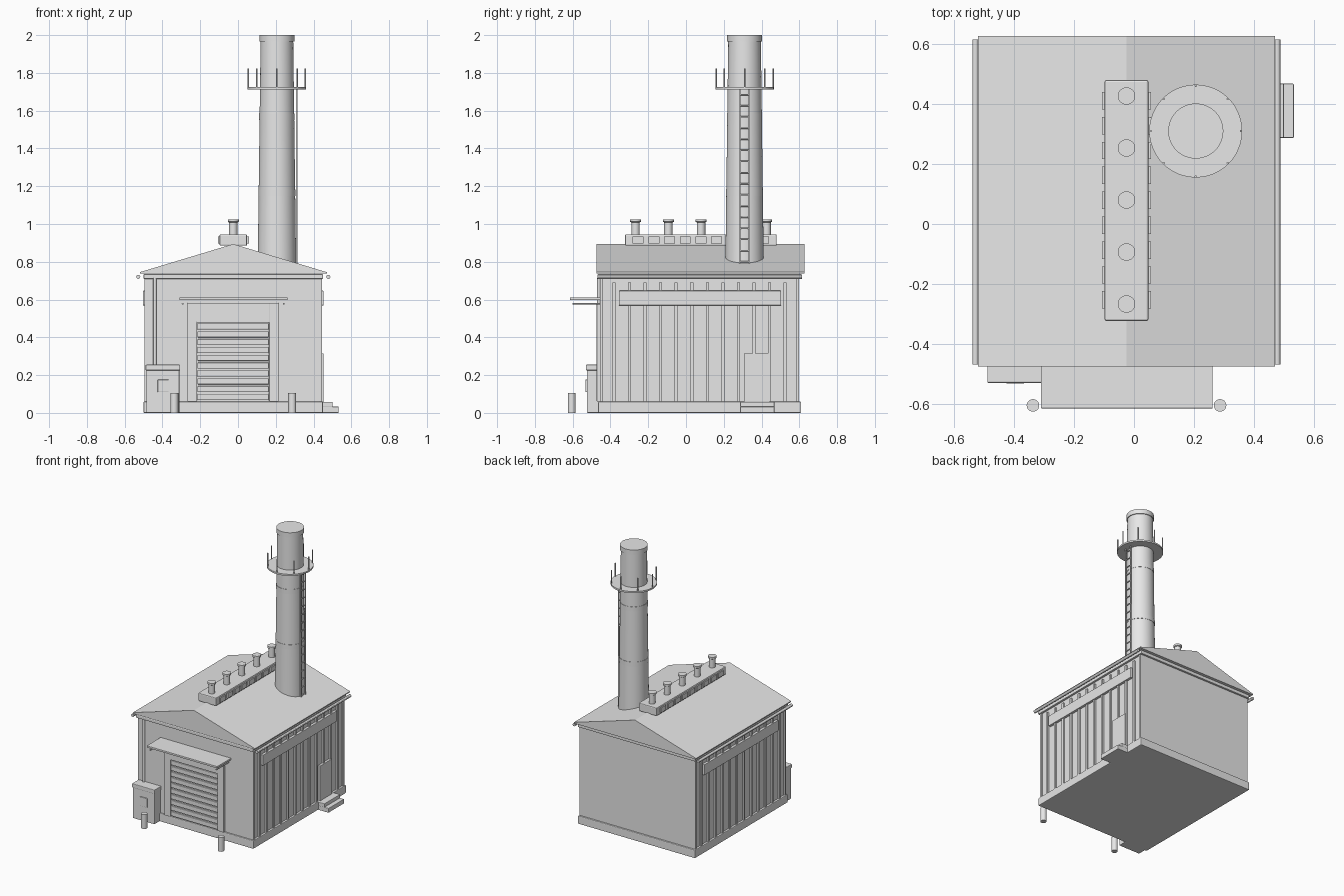
import bpy
import bmesh
from math import cos, sin, pi
from mathutils import Matrix

cube = bpy.data.objects.get("Cube")
if cube:
    bpy.data.objects.remove(cube, do_unlink=True)

# One plain grey for the whole building
grey = bpy.data.materials.new("light_grey")
grey.use_nodes = True
colour = (0.8, 0.8, 0.8, 1)
grey.diffuse_color = colour
grey.node_tree.nodes["Principled BSDF"].inputs["Base Color"].default_value = colour

MID_X, MID_Y = -0.025, 0.075  # centre of the hall


def finish(name, bm, bevel=0.0, smooth=False):
    mesh = bpy.data.meshes.new(name)
    bmesh.ops.recalc_face_normals(bm, faces=bm.faces)
    bm.to_mesh(mesh)
    bm.free()
    mesh.materials.append(grey)
    obj = bpy.data.objects.new(name, mesh)
    bpy.context.collection.objects.link(obj)
    if bevel:
        mod = obj.modifiers.new("soft_edges", "BEVEL")
        mod.width = bevel
        mod.segments = 2
    if smooth:
        bpy.ops.object.select_all(action="DESELECT")
        obj.select_set(True)
        bpy.context.view_layer.objects.active = obj
        bpy.ops.object.shade_smooth_by_angle()
    return obj


def box(name, x, y, z, bevel=0.0):
    """Box from (low, high) pairs along each axis."""
    spans = (x, y, z)
    centre = [sum(s) / 2 for s in spans]
    size = [abs(s[1] - s[0]) for s in spans]
    bm = bmesh.new()
    bmesh.ops.create_cube(bm, size=1, matrix=Matrix.Translation(centre) @ Matrix.Diagonal((*size, 1)))
    return finish(name, bm, bevel)


def lathe(name, x, y, profile, sides=32):
    """Closed turned shape from (radius, height) pairs, bottom to top."""
    bm = bmesh.new()
    rings = [[bm.verts.new((x + r * cos(2 * pi * i / sides), y + r * sin(2 * pi * i / sides), z))
              for i in range(sides)] for r, z in profile]
    for low, high in zip(rings, rings[1:]):
        for i in range(sides):
            j = (i + 1) % sides
            bm.faces.new((low[i], low[j], high[j], high[i]))
    bm.faces.new(rings[0][::-1])
    bm.faces.new(rings[-1])
    return finish(name, bm, smooth=True)


def rod(name, x, z, radius, y):
    """Round bar running front to back."""
    bm = bmesh.new()
    place = Matrix.Translation((x, sum(y) / 2, z)) @ Matrix.Rotation(pi / 2, 4, "X")
    bmesh.ops.create_cone(bm, cap_ends=True, segments=12, radius1=radius, radius2=radius,
                          depth=y[1] - y[0], matrix=place)
    return finish(name, bm, smooth=True)


# Hall
box("foundation", (-0.5, 0.45), (-0.465, 0.61), (0, 0.06), 0.005)
box("walls", (-0.485, 0.435), (-0.455, 0.598), (0.055, 0.715), 0.003)
box("cornice", (-0.5, 0.45), (-0.468, 0.612), (0.71, 0.735), 0.004)

# Gabled roof
bm = bmesh.new()
outline = [(MID_X - 0.495, 0.738), (MID_X + 0.495, 0.738), (MID_X + 0.495, 0.745),
           (MID_X, 0.894), (MID_X - 0.495, 0.745)]
gable = bm.faces.new([bm.verts.new((x, -0.475, z)) for x, z in outline])
extruded = bmesh.ops.extrude_face_region(bm, geom=[gable])["geom"]
bmesh.ops.translate(bm, vec=(0, 1.102, 0), verts=[v for v in extruded if isinstance(v, bmesh.types.BMVert)])
finish("roof", bm)

# Side cladding, mirrored left and right
for side, label in ((-1, "right"), (1, "left")):
    face = MID_X + side * 0.46

    def out(depth):
        return sorted((face - side * 0.01, face + side * depth))

    for i in range(12):
        y = -0.381 + i * 0.0823
        box(f"{label}_wall_rib", out(0.011), (y - 0.008, y + 0.008), (0.06, 0.69))
    for y in (-0.447, 0.59):
        box(f"{label}_corner_trim", out(0.01), (y - 0.008, y + 0.008), (0.06, 0.71), 0.002)
    box(f"{label}_window_band", out(0.018), (-0.355, 0.503), (0.569, 0.647), 0.003)
    rod(f"{label}_gutter", MID_X + side * 0.503, 0.72, 0.011, (-0.468, 0.615))

# Side door and steps
box("side_door", (0.43, 0.452), (0.307, 0.443), (0.058, 0.315), 0.002)
box("lower_step", (0.44, 0.533), (0.287, 0.468), (0, 0.033), 0.003)
box("upper_step", (0.44, 0.5), (0.287, 0.468), (0.03, 0.058), 0.003)

# Loading door with frame and shutter slats
for x in ((-0.267, -0.217), (0.165, 0.214)):
    box("door_jamb", x, (-0.473, -0.45), (0.06, 0.583), 0.003)
box("door_header", (-0.22, 0.168), (-0.473, -0.45), (0.478, 0.583), 0.003)
box("shutter", (-0.218, 0.166), (-0.461, -0.45), (0.06, 0.48))
for i in range(10):
    z = 0.068 + i * 0.0415
    box("shutter_slat", (-0.215, 0.163), (-0.472, -0.455), (z, z + 0.032), 0.004)

# Canopy on two brackets
box("canopy", (-0.31, 0.262), (-0.615, -0.45), (0.598, 0.612), 0.002)
for x in (-0.293, 0.242):
    rod("canopy_bracket", x, 0.578, 0.005, (-0.6, -0.45))

# Downpipe, bollards
lathe("downpipe", -0.44, -0.462, [(0.009, 0.06), (0.009, 0.715)], 12)
for x in (-0.337, 0.287):
    lathe("bollard", x, -0.605, [(0.021, 0), (0.021, 0.105)], 24)

# Utility cabinet
box("cabinet", (-0.485, -0.31), (-0.525, -0.45), (0, 0.235), 0.004)
box("cabinet_lid", (-0.489, -0.306), (-0.53, -0.45), (0.225, 0.255), 0.004)
box("cabinet_panel", (-0.425, -0.367), (-0.532, -0.52), (0.11, 0.176), 0.002)

# Ridge ventilator with louvres and stacks
box("ridge_vent", (-0.098, 0.048), (-0.323, 0.48), (0.885, 0.945), 0.006)
for side in (-1, 1):
    for i in range(9):
        y = MID_Y + 0.004 + (i - 4) * 0.083
        x = sorted((MID_X + side * 0.07, MID_X + side * 0.082))
        box("vent_louvre", x, (y - 0.029, y + 0.029), (0.897, 0.933))
for i in range(5):
    y = -0.267 + i * 0.1735
    lathe("vent_stack", MID_X, y, [(0.022, 0.94), (0.022, 1.008), (0.029, 1.012), (0.029, 1.025)], 24)

# Chimney with bands, cap and gallery
CX, CY = 0.206, 0.31


def chimney_radius(z):
    return 0.102 - 0.016 * (z - 0.75) / 1.25


lathe("chimney", CX, CY, [(chimney_radius(0.75), 0.75), (chimney_radius(1.98), 1.98)], 48)
for z in (1.165, 1.567):
    r = chimney_radius(z) + 0.002
    lathe("chimney_band", CX, CY, [(r, z - 0.017), (r, z + 0.017)], 48)
lathe("chimney_cap", CX, CY, [(0.092, 1.965), (0.092, 2.0)], 48)
lathe("gallery", CX, CY, [(0.155, 1.713), (0.155, 1.725)], 48)
for i in range(8):
    a = i * pi / 4
    lathe("gallery_post", CX + 0.151 * cos(a), CY + 0.151 * sin(a), [(0.004, 1.72), (0.004, 1.822)], 8)

# Ladder up the chimney
for y in (CY - 0.025, CY + 0.025):
    box("ladder_rail", (0.307, 0.315), (y - 0.004, y + 0.004), (0.775, 1.715))
for i in range(16):
    z = 0.8 + i * 0.059
    rod("ladder_rung", 0.311, z, 0.004, (CY - 0.025, CY + 0.025))
